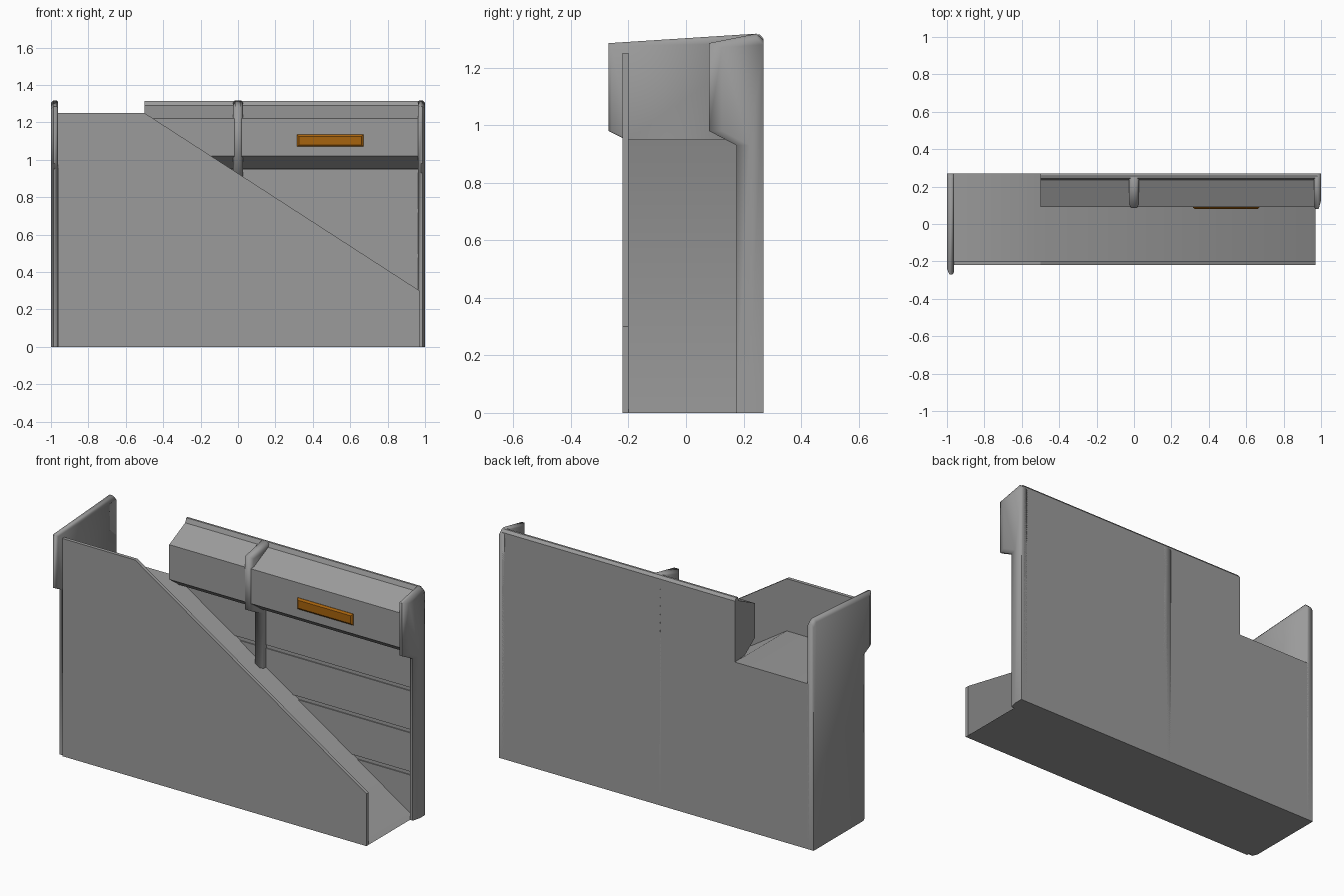
import bpy
import bmesh
import math

if "Cube" in bpy.data.objects:
    bpy.data.objects.remove(bpy.data.objects["Cube"])


def material(name, color):
    mat = bpy.data.materials.new(name)
    mat.diffuse_color = color
    mat.use_nodes = True
    mat.node_tree.nodes["Principled BSDF"].inputs["Base Color"].default_value = mat.diffuse_color
    return mat


GREY = material("grey", (0.33, 0.33, 0.33, 1))
ORANGE = material("orange", (0.39, 0.125, 0.004, 1))


def loft(name, rings, mat=GREY, smooth=None):
    """Closed solid through a row of equal-length rings, capped at both ends."""
    bm = bmesh.new()
    rows = [[bm.verts.new(p) for p in ring] for ring in rings]
    n = len(rows[0])
    for a, b in zip(rows, rows[1:]):
        for i in range(n):
            j = (i + 1) % n
            bm.faces.new((a[i], a[j], b[j], b[i]))
    bm.faces.new(rows[0][::-1])
    bm.faces.new(rows[-1])
    bmesh.ops.recalc_face_normals(bm, faces=bm.faces)
    mesh = bpy.data.meshes.new(name)
    bm.to_mesh(mesh)
    bm.free()
    mesh.materials.append(mat)
    ob = bpy.data.objects.new(name, mesh)
    bpy.context.collection.objects.link(ob)
    if smooth:
        bpy.ops.object.select_all(action='DESELECT')
        ob.select_set(True)
        bpy.context.view_layer.objects.active = ob
        bpy.ops.object.shade_smooth_by_angle(angle=math.radians(smooth))
    return ob


def extrude_y(name, profile, y0, y1, smooth=None):
    return loft(name, [[(x, y, z) for x, z in profile] for y in (y0, y1)], smooth=smooth)


def extrude_x(name, profile, x0, x1):
    return loft(name, [[(x, y, z) for y, z in profile] for x in (x0, x1)])


def post(name, low, high, z_neck, sections):
    """Post with a projecting head; each section is (x, front inset, top inset)."""
    rings = []
    for x, inset, drop in sections:
        rings.append([(x, y, z) for y, z in (
            (0.27, 0), (low + inset, 0), (low + inset, z_neck),
            (high + inset, 0.98), (high + inset, 1.285 - drop),
            (0.245, 1.318 - drop), (0.27, 1.295 - drop))])
    return loft(name, rings, smooth=62)


# Front cladding and the sloping body behind it
extrude_y("front_panel", [(-0.962, 0), (0.97, 0), (0.97, 0.30),
                          (-0.50, 1.25), (-0.962, 1.25)], -0.22, -0.20)
extrude_y("ramp_body", [(-0.97, 0), (0.97, 0), (-0.50, 0.95), (-0.97, 0.95)],
          -0.20, 0.27, smooth=40)

# Back wall with horizontal plank grooves on its inner face
wall = [(0.27, 0), (0.215, 0)]
for z in (0.245, 0.487, 0.728):
    wall += [(0.215, z - 0.01), (0.221, z - 0.01), (0.221, z + 0.01), (0.215, z + 0.01)]
wall += [(0.215, 0.95), (0.27, 0.95)]
extrude_x("back_wall", wall, -0.50, 0.98)

# Projecting parapet along the top of the wall
extrude_x("parapet", [(0.27, 0.95), (0.18, 0.955), (0.09, 1.02), (0.09, 1.22),
                      (0.235, 1.29), (0.245, 1.315), (0.257, 1.315), (0.27, 1.30)],
          -0.50, 0.98)

# End posts and middle post, chamfered on their exposed sides
post("right_post", 0.175, 0.08, 0.93,
     [(0.962, 0.012, 0.01), (0.97, 0, 0), (0.987, 0, 0), (1.0, 0.045, 0.015)])
post("middle_post", 0.175, 0.085, 0.93,
     [(-0.027, 0.02, 0.012), (-0.015, 0, 0), (0.015, 0, 0), (0.027, 0.02, 0.012)])
post("left_end_wall", -0.21, -0.27, 0.95,
     [(-1.0, 0.03, 0.015), (-0.987, 0, 0), (-0.97, 0, 0), (-0.962, 0.012, 0.01)])

# Orange lamp on the parapet
loft("lamp", [
    [(0.315 + d, y, 1.07 + d), (0.67 - d, y, 1.07 + d),
     (0.67 - d, y, 1.135 - d), (0.315 + d, y, 1.135 - d)]
    for y, d in ((0.10, 0), (0.088, 0), (0.08, 0.01))], ORANGE)
